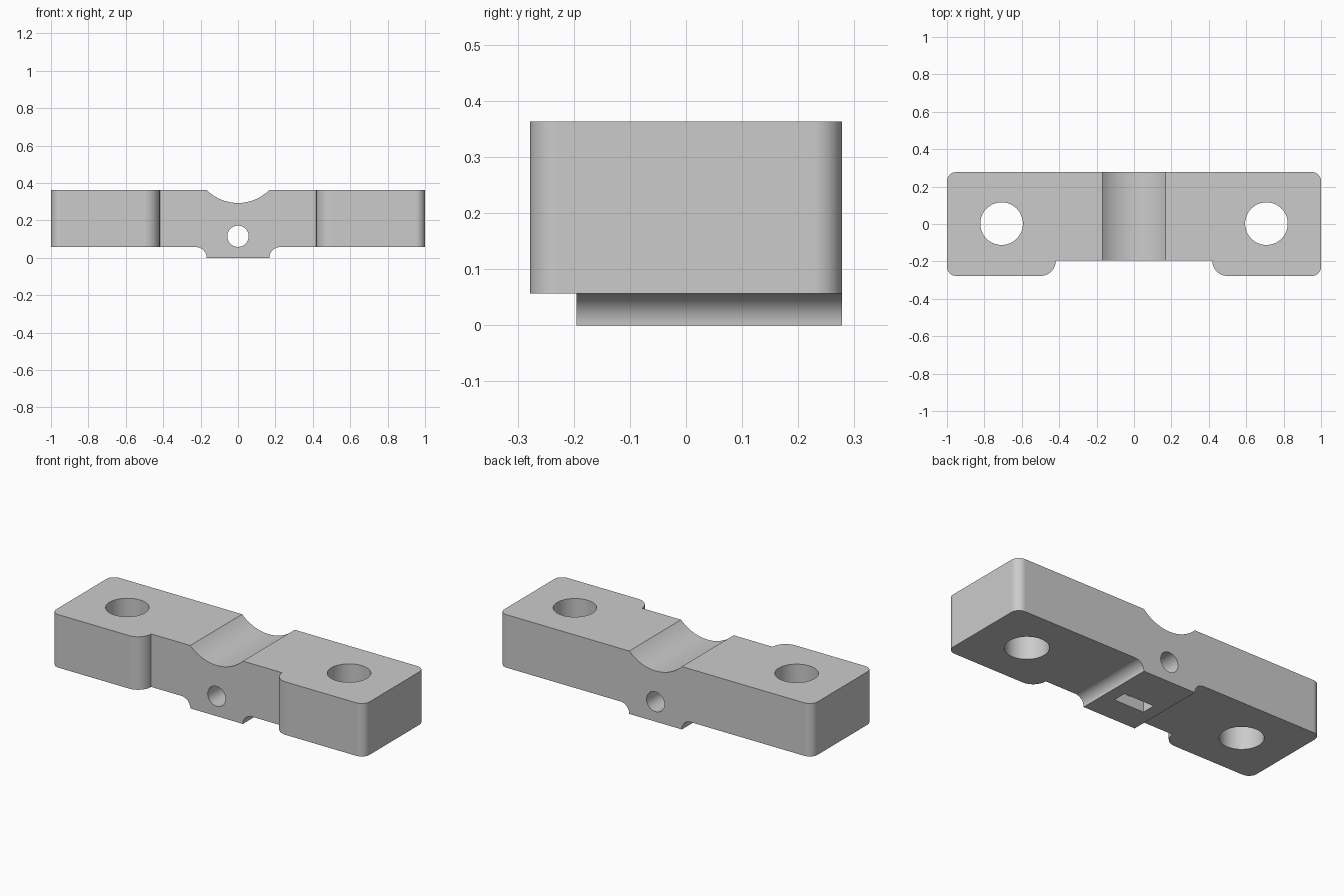
import bpy
import bmesh
from math import cos, sin, pi, atan2
from mathutils import Matrix, Vector

if "Cube" in bpy.data.objects:
    bpy.data.objects.remove(bpy.data.objects["Cube"], do_unlink=True)

grey = bpy.data.materials.new("plain grey")
grey.use_nodes = True
COLOUR = (0.6, 0.6, 0.6, 1)
grey.diffuse_color = COLOUR
grey.node_tree.nodes["Principled BSDF"].inputs["Base Color"].default_value = COLOUR


def arc(cx, cy, r, a0, a1, n=12):
    """Points on a circular arc between two angles."""
    angles = [a0 + (a1 - a0) * i / n for i in range(n + 1)]
    return [(cx + r * cos(a), cy + r * sin(a)) for a in angles]


def mirrored(half):
    """Close a right-hand half outline with its mirror image."""
    return half + [(-x, y) for x, y in reversed(half) if abs(x) > 1e-5]


def prism(name, outline, lo, hi, axis="Z"):
    """Extrude an outline along Z, or an x-z outline along Y."""
    bm = bmesh.new()
    if axis == "Z":
        place = lambda p: Vector((p[0], p[1], lo))
        move = Vector((0, 0, hi - lo))
    else:
        place = lambda p: Vector((p[0], lo, p[1]))
        move = Vector((0, hi - lo, 0))
    face = bm.faces.new([bm.verts.new(place(p)) for p in outline])
    out = bmesh.ops.extrude_face_region(bm, geom=[face])
    top = [v for v in out["geom"] if isinstance(v, bmesh.types.BMVert)]
    bmesh.ops.translate(bm, verts=top, vec=move)
    bmesh.ops.recalc_face_normals(bm, faces=bm.faces)
    mesh = bpy.data.meshes.new(name)
    bm.to_mesh(mesh)
    bm.free()
    mesh.materials.append(grey)
    obj = bpy.data.objects.new(name, mesh)
    bpy.context.collection.objects.link(obj)
    return obj


def boolean(target, tool, operation):
    """Apply a boolean and drop the helper."""
    tool.hide_render = True
    mod = target.modifiers.new("cut", "BOOLEAN")
    mod.operation = operation
    mod.solver = "EXACT"
    mod.object = tool
    bpy.context.view_layer.objects.active = target
    bpy.ops.object.modifier_apply(modifier=mod.name)
    bpy.data.objects.remove(tool, do_unlink=True)


# Main dimensions
TOP, UNDER, DEPTH = 0.363, 0.057, 0.278
GROOVE_Z, GROOVE_R, GROOVE_X = 0.53, 0.237, 0.168
RECESS_X, RECESS_Y, EAR_R, CORNER_R = 0.418, -0.195, 0.083, 0.05

# Front profile: saddle groove on top, filleted boss underneath
rim = atan2(TOP - GROOVE_Z, GROOVE_X)
front_half = [(0, 0)]
front_half += arc(GROOVE_X + UNDER, 0, UNDER, pi, pi / 2)
front_half += [(1.2, UNDER), (1.2, TOP)]
front_half += arc(0, GROOVE_Z, GROOVE_R, rim, -pi / 2, 16)
bar = prism("clamp_bar", mirrored(front_half), -0.4, 0.4, "Y")

# Plan outline: rounded ends and the shallow front recess
plan_half = [(0, RECESS_Y)]
plan_half += arc(RECESS_X + EAR_R, RECESS_Y, EAR_R, pi, 1.5 * pi)
plan_half += arc(1 - CORNER_R, CORNER_R - DEPTH, CORNER_R, -pi / 2, 0)
plan_half += arc(1 - CORNER_R, DEPTH - CORNER_R, CORNER_R, 0, pi / 2)
boolean(bar, prism("plan_helper", mirrored(plan_half), -0.1, 0.6), "INTERSECT")

# Bolt holes through both ears
for side in (-1, 1):
    ring = arc(side * 0.708, 0.002, 0.114, 0, 2 * pi, 64)[:-1]
    boolean(bar, prism("bolt_hole_helper", ring, -0.1, 0.6), "DIFFERENCE")

# Cross hole from front to back
ring = arc(0, 0.115, 0.057, 0, 2 * pi, 48)[:-1]
boolean(bar, prism("cross_hole_helper", ring, -0.5, 0.5, "Y"), "DIFFERENCE")

# Nut slot opening in the underside of the boss
slot = mirrored([(0.096, -0.04), (0.096, 0.04)])
boolean(bar, prism("nut_slot_helper", slot, -0.1, 0.21), "DIFFERENCE")

# Smooth curved walls, crisp edges and flat planes
bpy.ops.object.select_all(action="DESELECT")
bar.select_set(True)
bpy.context.view_layer.objects.active = bar
bpy.ops.object.shade_smooth_by_angle(angle=pi / 6)
weighted = bar.modifiers.new("flat planes", "WEIGHTED_NORMAL")
weighted.keep_sharp = True
